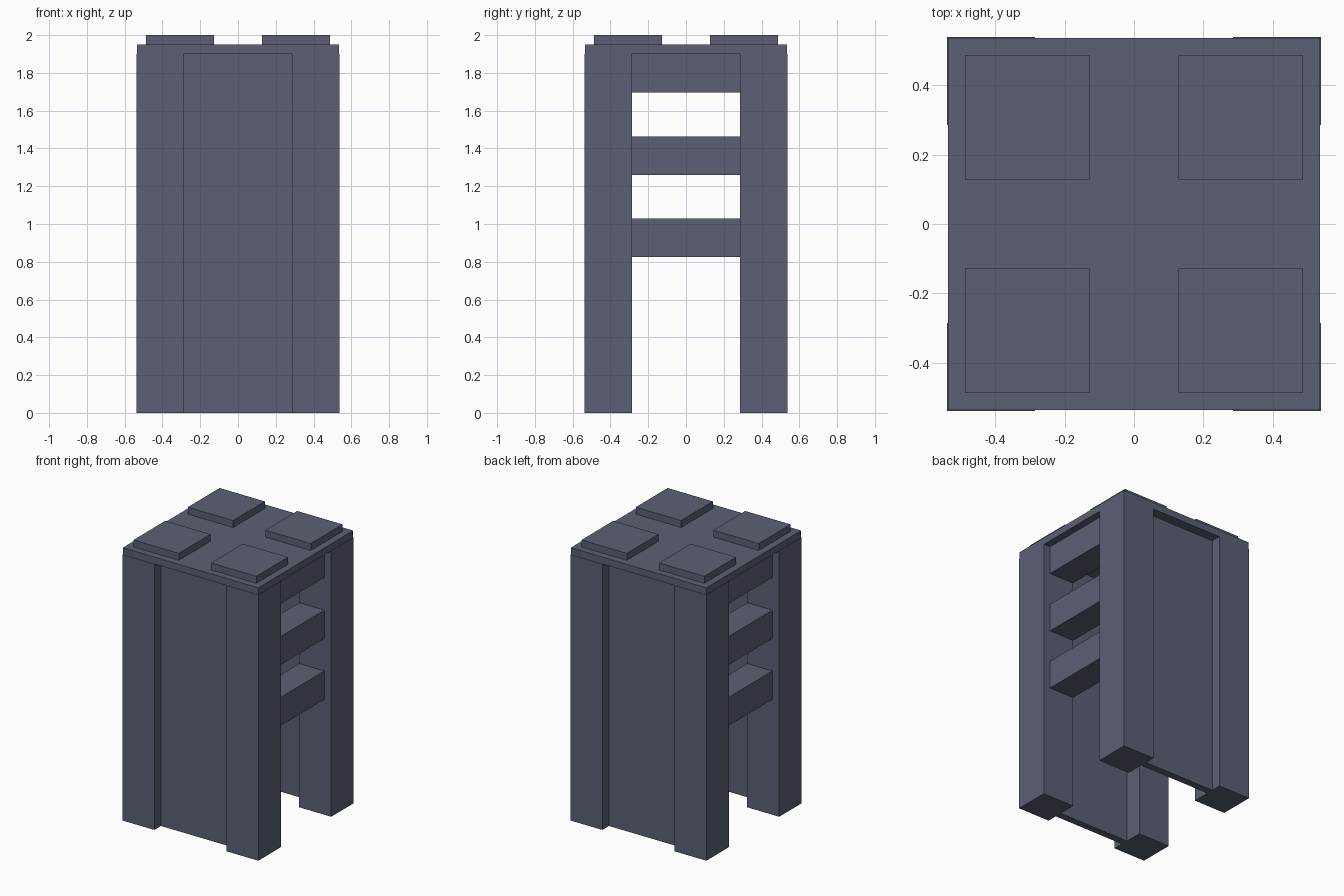
import bpy

if "Cube" in bpy.data.objects:
    bpy.data.objects.remove(bpy.data.objects["Cube"])

slate = bpy.data.materials.new("slate_blue_grey")
slate.diffuse_color = (0.105, 0.117, 0.175, 1.0)
slate.use_nodes = True
slate.node_tree.nodes["Principled BSDF"].inputs["Base Color"].default_value = slate.diffuse_color


def box(name, x, y, z):
    """Box from (min, max) ranges on each axis."""
    center = [(a + b) / 2 for a, b in (x, y, z)]
    bpy.ops.mesh.primitive_cube_add(size=1, location=center)
    ob = bpy.context.object
    ob.name = name
    ob.scale = [abs(b - a) for a, b in (x, y, z)]
    bpy.ops.object.transform_apply(location=False, rotation=False, scale=True)
    ob.data.materials.append(slate)
    return ob


def span(sign, inner, outer):
    """Mirrored range on the positive or negative side."""
    return sorted((sign * inner, sign * outer))


INNER, OUTER, LEG_TOP = 0.285, 0.538, 1.90

# Top plate
box("top_plate", (-0.536, 0.536), (-0.536, 0.536), (LEG_TOP, 1.95))

# Four corner legs, each with a square pad above it
for sx in (-1, 1):
    for sy in (-1, 1):
        box("corner_leg", span(sx, INNER, OUTER), span(sy, INNER, OUTER), (0, LEG_TOP))
        box("top_pad", span(sx, 0.128, 0.486), span(sy, 0.128, 0.486), (1.95, 2.0))

for s in (-1, 1):
    # Thin recessed wall panels on the front and back
    box("wall_panel", (-INNER, INNER), span(s, 0.412, 0.464), (0, LEG_TOP))
    # Three cross beams on each open side
    for z in ((0.825, 1.028), (1.26, 1.463), (1.697, LEG_TOP)):
        box("cross_beam", span(s, INNER, 0.484), (-INNER, INNER), z)
